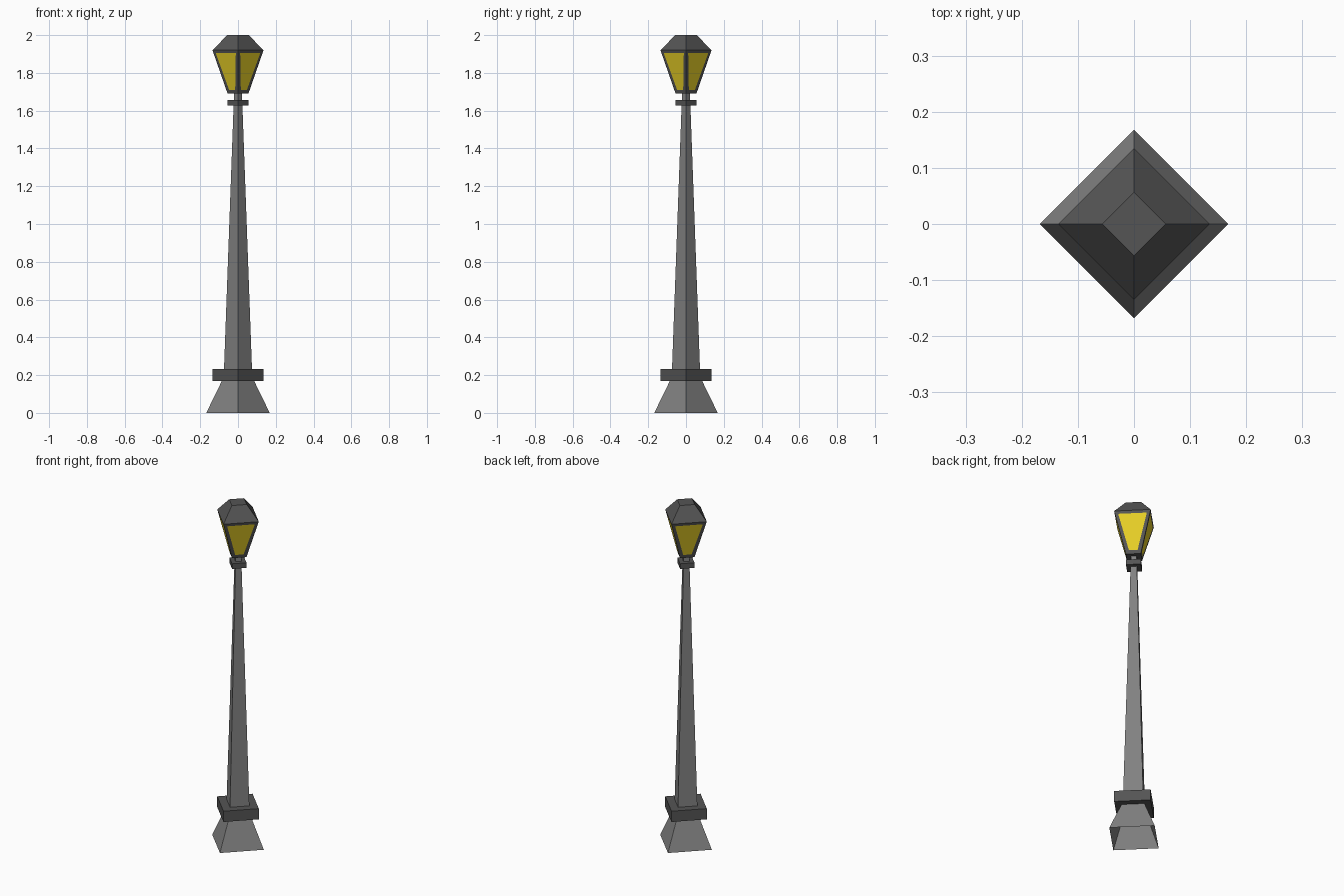
import bpy, bmesh, math

if "Cube" in bpy.data.objects:
    bpy.data.objects.remove(bpy.data.objects["Cube"])


def material(name, rgb):
    m = bpy.data.materials.new(name)
    m.diffuse_color = (*rgb, 1)
    m.use_nodes = True
    m.node_tree.nodes["Principled BSDF"].inputs["Base Color"].default_value = m.diffuse_color
    return m


grey = material("iron grey", (0.22, 0.22, 0.22))
dark = material("dark iron", (0.09, 0.09, 0.09))
yellow = material("yellow glass", (0.80, 0.63, 0.02))


def frustum(name, z0, r0, z1, r1, mat, bottom=True, top=True):
    """Four-sided tapered block with its corners on the x and y axes."""
    bm = bmesh.new()
    rings = [[bm.verts.new((r * math.cos(i * math.pi / 2), r * math.sin(i * math.pi / 2), z))
              for i in range(4)] for z, r in ((z0, r0), (z1, r1))]
    lo, hi = rings
    for i in range(4):
        j = (i + 1) % 4
        bm.faces.new((lo[i], lo[j], hi[j], hi[i]))
    if bottom:
        bm.faces.new(lo[::-1])
    if top:
        bm.faces.new(hi)
    me = bpy.data.meshes.new(name)
    bm.to_mesh(me)
    bm.free()
    me.materials.append(mat)
    ob = bpy.data.objects.new(name, me)
    bpy.context.collection.objects.link(ob)
    return ob


# Foot (open underneath), collars and tapered post
frustum("foot", 0, 0.168, 0.17, 0.085, grey, bottom=False)
frustum("lower_collar", 0.17, 0.135, 0.233, 0.135, dark)
frustum("post", 0.233, 0.074, 1.69, 0.021, grey, bottom=False, top=False)
frustum("upper_collar", 1.627, 0.055, 1.657, 0.055, dark)

# Lantern with glass panes inset in its four sides
lantern = frustum("lantern", 1.69, 0.055, 1.92, 0.135, dark, top=False)
lantern.data.materials.append(yellow)
bm = bmesh.new()
bm.from_mesh(lantern.data)
bm.normal_update()
sides = [f for f in bm.faces if abs(f.normal.z) < 0.9]
bmesh.ops.inset_individual(bm, faces=sides, thickness=0.026)
for f in sides:
    f.material_index = 1
bm.to_mesh(lantern.data)
bm.free()

# Roof
frustum("roof", 1.92, 0.135, 2.0, 0.057, dark, bottom=False)
